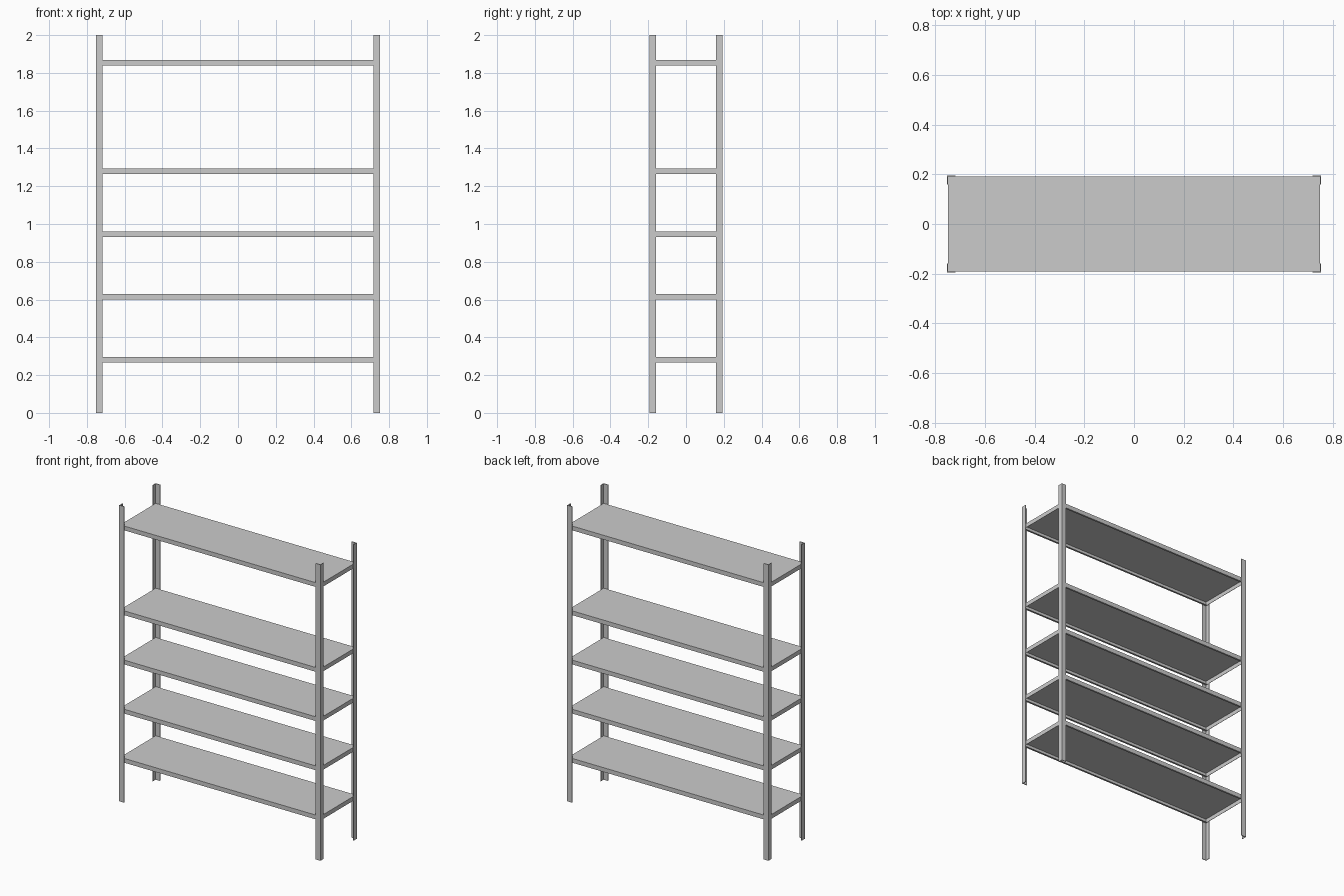
import bpy, bmesh

if "Cube" in bpy.data.objects:
    bpy.data.objects.remove(bpy.data.objects["Cube"])

HX, HY, H = 0.752, 0.194, 2.0      # outer half width, half depth, height
LEG, T = 0.035, 0.004              # angle-iron flange width and steel thickness
SHELVES = [0.297, 0.629, 0.961, 1.294, 1.867]   # top surface heights
LIP, FOLD, S = 0.029, 0.012, 0.002              # shelf lip height, return fold, sheet thickness


def new_object(name, bm):
    bmesh.ops.recalc_face_normals(bm, faces=bm.faces[:])
    me = bpy.data.meshes.new(name)
    bm.to_mesh(me)
    bm.free()
    ob = bpy.data.objects.new(name, me)
    bpy.context.collection.objects.link(ob)
    return ob


def extrude(bm, pts, vec):
    face = bm.faces.new([bm.verts.new(p) for p in pts])
    res = bmesh.ops.extrude_face_region(bm, geom=[face], use_keep_orig=True)
    verts = [g for g in res["geom"] if isinstance(g, bmesh.types.BMVert)]
    bmesh.ops.translate(bm, vec=vec, verts=verts)


# L-profile corner posts, open side facing inwards
for sx, side in ((-1, "left"), (1, "right")):
    for sy, end in ((-1, "front"), (1, "back")):
        bm = bmesh.new()
        profile = [(0, 0), (LEG, 0), (LEG, T), (T, T), (T, LEG), (0, LEG)]
        extrude(bm, [(sx * (HX - a), sy * (HY - b), 0) for a, b in profile], (0, 0, H))
        new_object(f"{end}_{side}_post", bm)

# Folded sheet shelves: tray open below, lips on all sides, return folds front and back
x, y = HX - T, HY - T
for i, z in enumerate(SHELVES):
    bm = bmesh.new()
    b = z - LIP
    section = [(-y, z), (y, z), (y, b), (y - FOLD, b), (y - FOLD, b + S), (y - S, b + S),
               (y - S, z - S), (S - y, z - S), (S - y, b + S), (FOLD - y, b + S),
               (FOLD - y, b), (-y, b)]
    extrude(bm, [(-x, py, pz) for py, pz in section], (2 * x, 0, 0))
    # end lips
    for s in (-1, 1):
        end = [(s * x, -y + S, z - S), (s * x, y - S, z - S), (s * x, y - S, b), (s * x, -y + S, b)]
        extrude(bm, end, (-s * S, 0, 0))
    new_object(f"shelf_{i + 1}", bm)
